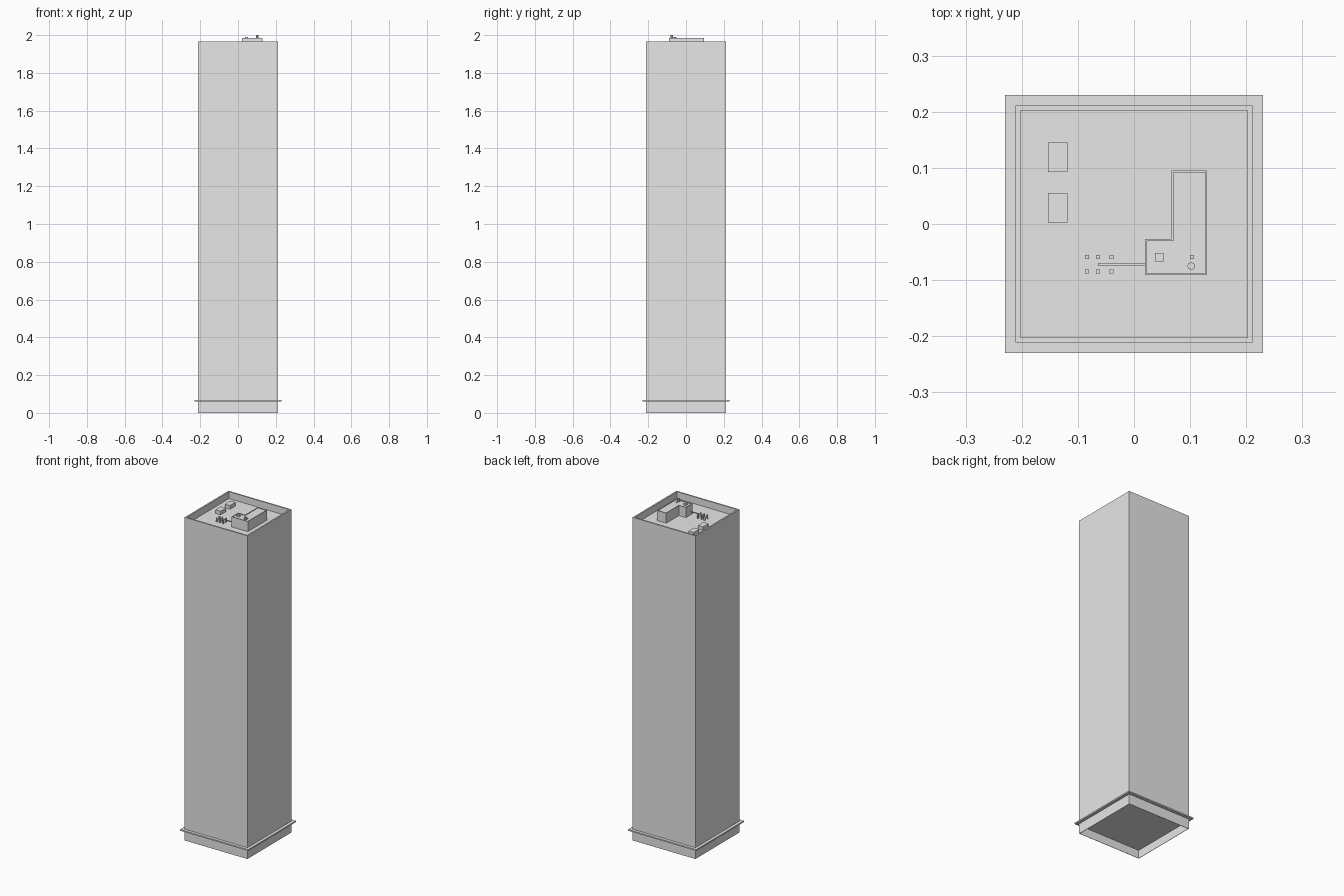
import bpy, bmesh

cube = bpy.data.objects.get("Cube")
if cube:
    bpy.data.objects.remove(cube, do_unlink=True)

GREY = (0.8, 0.8, 0.8, 1)
mat = bpy.data.materials.new("concrete_grey")
mat.use_nodes = True
mat.diffuse_color = GREY
mat.node_tree.nodes["Principled BSDF"].inputs["Base Color"].default_value = GREY

ROOF = 1.923      # roof deck height
PARAPET = 1.965   # top of the parapet


def recess(bm, direction, rim, depth):
    """Sink the face pointing up (1) or down (-1), leaving a rim."""
    bm.normal_update()
    face = [f for f in bm.faces if f.normal.z * direction > 0.9][0]
    bmesh.ops.inset_region(bm, faces=[face], thickness=rim, use_even_offset=True)
    inner = bmesh.ops.extrude_discrete_faces(bm, faces=[face])["faces"][0]
    bmesh.ops.translate(bm, verts=inner.verts, vec=(0, 0, -direction * depth))


def prism(name, outline, z0, z1, top=None, bottom=None):
    """Upright solid over an outline, with optional (rim, depth) recesses."""
    bm = bmesh.new()
    low = [bm.verts.new((x, y, z0)) for x, y in outline]
    high = [bm.verts.new((x, y, z1)) for x, y in outline]
    bm.faces.new(low[::-1])
    bm.faces.new(high)
    for i in range(len(low)):
        j = (i + 1) % len(low)
        bm.faces.new((low[i], low[j], high[j], high[i]))
    if top:
        recess(bm, 1, *top)
    if bottom:
        recess(bm, -1, *bottom)
    mesh = bpy.data.meshes.new(name)
    bm.to_mesh(mesh)
    bm.free()
    mesh.materials.append(mat)
    ob = bpy.data.objects.new(name, mesh)
    bpy.context.collection.objects.link(ob)
    return ob


def rect(cx, cy, w, d):
    return [(cx - w / 2, cy - d / 2), (cx + w / 2, cy - d / 2),
            (cx + w / 2, cy + d / 2), (cx - w / 2, cy + d / 2)]


# Tower with a parapet around the roof and a hollow foot
prism("tower", rect(0, 0, 0.423, 0.423), 0, PARAPET,
      top=(0.009, PARAPET - ROOF), bottom=(0.002, 0.05))

# Ledge around the ground floor
prism("ledge", rect(0, 0, 0.459, 0.459), 0.061, 0.069)

# L-shaped roof house with a low rim
prism("roof_house", [(0.02, -0.091), (0.13, -0.091), (0.13, 0.095),
                     (0.067, 0.095), (0.067, -0.027), (0.02, -0.027)],
      ROOF, 1.985, top=(0.003, 0.004))

# Fittings on the roof house
prism("roof_hatch", rect(0.045, -0.059, 0.015, 0.015), 1.98, 1.99)
prism("small_vent", rect(0.103, -0.059, 0.007, 0.007), 1.98, 1.988)
bpy.ops.mesh.primitive_cylinder_add(vertices=8, radius=0.007, depth=0.02,
                                    location=(0.102, -0.075, 1.99))
chimney = bpy.context.object
chimney.name = "chimney"
chimney.data.materials.append(mat)

# Cooling units
for i, y in enumerate((0.029, 0.119)):
    prism(f"cooling_unit_{i + 1}", rect(-0.136, y, 0.035, 0.053), ROOF, ROOF + 0.022)

# Pipe run with its end riser and support posts
prism("pipe", rect(-0.022, -0.072, 0.084, 0.005), ROOF + 0.018, ROOF + 0.023)
prism("pipe_riser", rect(-0.062, -0.072, 0.005, 0.005), ROOF, ROOF + 0.023)
for i, x in enumerate((-0.084, -0.064, -0.04)):
    for side, y in (("front", -0.085), ("back", -0.059)):
        prism(f"{side}_post_{i + 1}", rect(x, y, 0.007, 0.007), ROOF, ROOF + 0.025)
